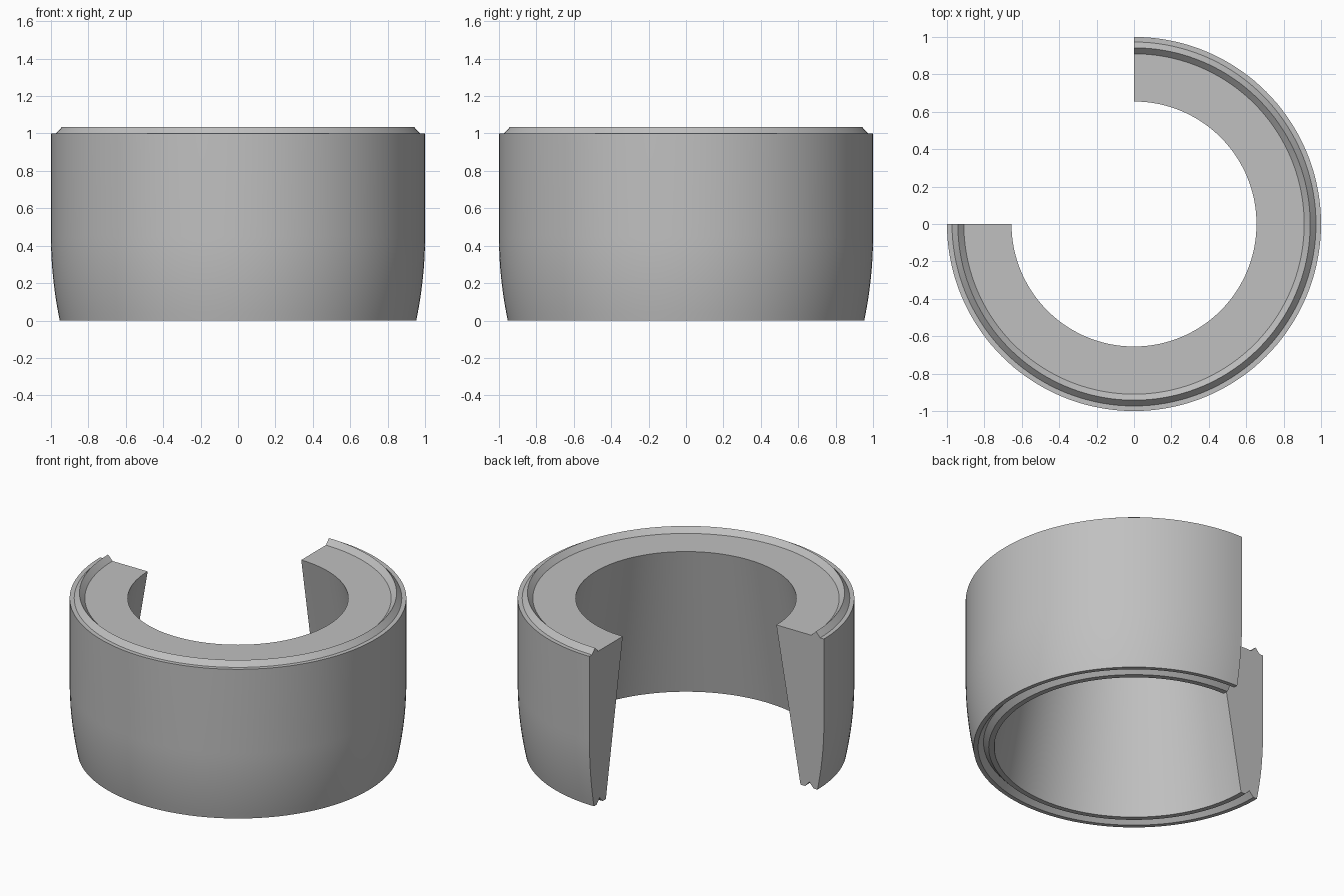
import bpy
import bmesh
import math

cube = bpy.data.objects.get("Cube")
if cube:
    bpy.data.objects.remove(cube, do_unlink=True)

# Plain grey material
grey = bpy.data.materials.new("plain_grey")
grey.use_nodes = True
colour = (0.53, 0.53, 0.53, 1)
grey.diffuse_color = colour
grey.node_tree.nodes["Principled BSDF"].inputs["Base Color"].default_value = colour

# Cross-section (radius, height): tapered bore, top ridge, straight outer wall
RIDGE = 0.034
profile = [(0.83, 0), (0.655, 1), (0.91, 1), (0.942, 1 + RIDGE), (0.973, 1), (1, 1)]

# Outer wall curves inwards towards the bottom
BEND, INSET, STEPS = 0.45, 0.047, 10
for i in range(STEPS + 1):
    t = i / STEPS
    profile.append((1 - INSET * t * t, BEND * (1 - t)))

# V groove in the underside that matches the ridge
profile += [(0.926, 0), (0.894, RIDGE), (0.863, 0)]

# Sweep the section through three quarters of a turn
SEGMENTS = 108
START, SWEEP = -math.pi, 1.5 * math.pi
bm = bmesh.new()
rings = []
for s in range(SEGMENTS + 1):
    a = START + SWEEP * s / SEGMENTS
    rings.append([bm.verts.new((r * math.cos(a), r * math.sin(a), z)) for r, z in profile])
n = len(profile)
for a, b in zip(rings, rings[1:]):
    for i in range(n):
        j = (i + 1) % n
        bm.faces.new((a[i], a[j], b[j], b[i]))

# Flat cut ends
bm.faces.new(rings[0])
bm.faces.new(rings[-1])
bmesh.ops.recalc_face_normals(bm, faces=bm.faces)

mesh = bpy.data.meshes.new("cutaway_ring")
bm.to_mesh(mesh)
bm.free()
mesh.materials.append(grey)
ring = bpy.data.objects.new("cutaway_ring", mesh)
bpy.context.collection.objects.link(ring)

# Smooth curved walls, sharp corners
bpy.ops.object.select_all(action="DESELECT")
ring.select_set(True)
bpy.context.view_layer.objects.active = ring
bpy.ops.object.shade_smooth_by_angle(angle=math.radians(30))
